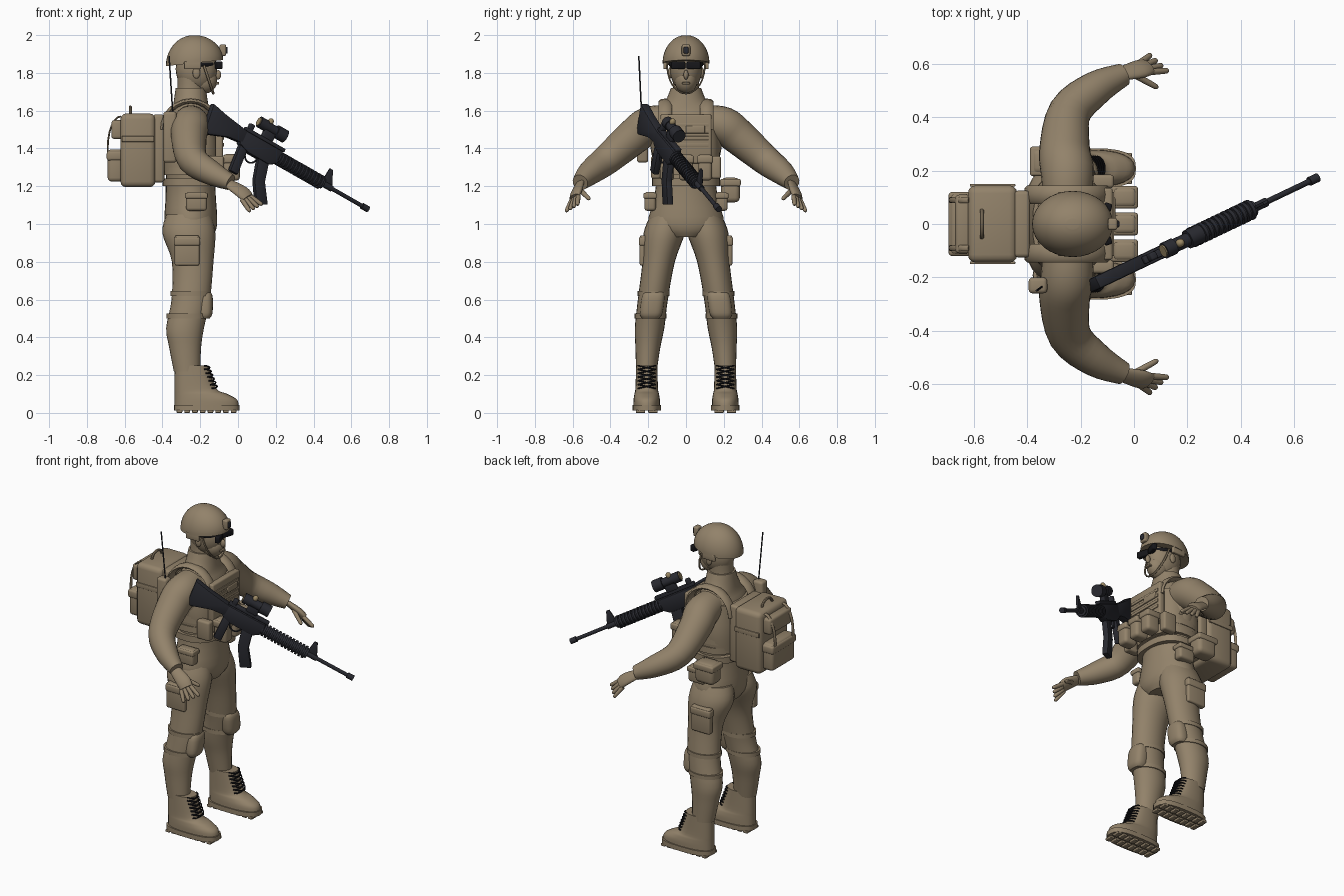
import bpy, bmesh, math
from mathutils import Vector, Matrix

if "Cube" in bpy.data.objects:
    bpy.data.objects.remove(bpy.data.objects["Cube"])


def material(name, *rgb):
    mat = bpy.data.materials.new(name)
    mat.use_nodes = True
    mat.diffuse_color = (*rgb, 1)
    mat.node_tree.nodes["Principled BSDF"].inputs["Base Color"].default_value = (*rgb, 1)
    return mat


tan = material("desert tan", .29, .225, .145)
gunmetal = material("gunmetal", .022, .023, .03)
black = material("black", .008, .008, .01)
amber = material("amber", .33, .25, .13)


def finish(name, bm, mat):
    bmesh.ops.recalc_face_normals(bm, faces=bm.faces[:])
    mesh = bpy.data.meshes.new(name)
    bm.to_mesh(mesh)
    bm.free()
    mesh.materials.append(mat)
    part = bpy.data.objects.new(name, mesh)
    bpy.context.collection.objects.link(part)
    return part


def box(name, centre, size, mat=tan, turn=0, axis='X'):
    """Rounded box, optionally turned about one axis."""
    bm = bmesh.new()
    bmesh.ops.create_cube(bm, size=1)
    bmesh.ops.scale(bm, vec=size, verts=bm.verts[:])
    bmesh.ops.bevel(bm, geom=bm.edges[:], offset=min(.03, min(size) / 4), segments=3,
                    profile=.5, affect='EDGES')
    place = Matrix.Translation(centre) @ Matrix.Rotation(turn, 4, axis)
    bmesh.ops.transform(bm, matrix=place, verts=bm.verts[:])
    return finish(name, bm, mat)


def pouch(name, centre, size):
    """Rounded box with a slightly larger flap over its upper end."""
    box(name, centre, size)
    x, y, z = centre
    depth, width, height = size
    box(name + "_flap", (x, y, z + height * .3), (depth + .01, width + .01, height * .3))


def ball(name, centre, radii, mat=tan):
    bm = bmesh.new()
    bmesh.ops.create_uvsphere(bm, u_segments=24, v_segments=16, radius=1)
    bmesh.ops.scale(bm, vec=radii, verts=bm.verts[:])
    bmesh.ops.translate(bm, vec=centre, verts=bm.verts[:])
    return finish(name, bm, mat)


def spline(rows, steps):
    """Smooth interpolation through rows of numbers."""
    out = []
    last = len(rows) - 1
    for i in range(last):
        before, start, end, after = (Vector(rows[max(0, min(last, i + k))]) for k in (-1, 0, 1, 2))
        for step in range(steps):
            t = step / steps
            bend = 2 * before - 5 * start + 4 * end - after
            cubic = 3 * start - before - 3 * end + after
            out.append(start + (end - before) * t / 2 + bend * t ** 2 / 2 + cubic * t ** 3 / 2)
    return out + [Vector(rows[-1])]


def loft(name, rows, mat=tan, ref=None, sides=24, steps=4, power=1, flat=1):
    """Skin rings (x, y, z, radius[, second radius]); level, or square to the path if ref is given."""
    rows = spline(rows, steps)
    points = [Vector(row[:3]) for row in rows]
    bm = bmesh.new()
    rings = []
    for i, row in enumerate(rows):
        u, v = Vector((1, 0, 0)), Vector((0, 1, 0))
        if ref:
            along = (points[min(i + 1, len(points) - 1)] - points[max(i - 1, 0)]).normalized()
            u = Vector(ref)
            u = (u - along * u.dot(along)).normalized()
            v = along.cross(u)
        ring = []
        for k in range(sides):
            c, s = math.cos(math.tau * k / sides), math.sin(math.tau * k / sides)
            c, s = (math.copysign(abs(value) ** power, value) for value in (c, s))
            ring.append(bm.verts.new(points[i] + u * row[3] * c + v * row[-1] * flat * s))
        rings.append(ring)
    for low, high in zip(rings, rings[1:]):
        for k in range(sides):
            n = (k + 1) % sides
            bm.faces.new((low[k], low[n], high[n], high[k]))
    bm.faces.new(rings[0])
    bm.faces.new(rings[-1])
    return finish(name, bm, mat)


def stack(name, x, rows, power=1):
    """Level rings (z, depth radius, width radius) on the body's middle plane."""
    return loft(name, [(x, 0, *row) for row in rows], sides=32, power=power)


def arch(name, centre, side, up, radius, mat=tan, flat=1):
    """Half-ellipse strap or wire, from centre + side over centre + up to centre - side."""
    centre, side, up = Vector(centre), Vector(side), Vector(up)
    angles = [math.pi * i / 12 for i in range(13)]
    rows = [(*(centre + side * math.cos(a) + up * math.sin(a)), radius) for a in angles]
    loft(name, rows, mat, side.cross(up), sides=8, steps=1, flat=flat)


def prism(name, outline, width, mat=gunmetal):
    """Outline in x and z, given thickness in y."""
    bm = bmesh.new()
    face = bm.faces.new([bm.verts.new((x, -width / 2, z)) for x, z in outline])
    made = bmesh.ops.extrude_face_region(bm, geom=[face])["geom"]
    moved = [item for item in made if isinstance(item, bmesh.types.BMVert)]
    bmesh.ops.translate(bm, vec=(0, width, 0), verts=moved)
    bmesh.ops.bevel(bm, geom=bm.edges[:], offset=width / 6, segments=2, profile=.5, affect='EDGES')
    finish(name, bm, mat)


def rod(name, start, length, radius, z=0, mat=gunmetal):
    rows = [(x, 0, z, radius) for x in (start, start + length)]
    loft(name, rows, mat, ref=(0, 0, 1), sides=16, steps=1)


body_x = -.25

# Torso, vest and belts
stack("torso", body_x, [(.93, .11, .11), (1, .14, .2), (1.2, .13, .16), (1.5, .13, .2),
                        (1.6, .1, .16), (1.65, .09, .11), (1.72, .08, .08)])
stack("vest", body_x, [(1.26, .15, .17), (1.4, .15, .18), (1.56, .13, .16)], power=.75)
for z in (1.2, 1.26, 1.32):
    stack("belt", body_x, [(z, .15, .18), (z + .04, .15, .18)], power=.8)
box("chest_plate", (-.1, 0, 1.45), (.04, .27, .26))
for row in range(4):
    box("webbing", (-.08, 0, 1.42 + row * .035), (.01, .24, .02))
box("chest_label", (-.08, .05, 1.5), (.02, .1, .04))
for y in (-.1, 0, .1):
    pouch("magazine_pouch", (-.035, y, 1.3), (.09, .075, .14))
pouch("rear_pouch", (-.32, .235, 1.18), (.13, .1, .13))
for side in (-1, 1):
    arch("shoulder_strap", (body_x, side * .11, 1.5), (.15, 0, 0), (0, 0, .15), .035, flat=.4)
    box("side_pouch", (-.12, side * .16, 1.3), (.09, .05, .12))
    pouch("hip_pouch", (-.22, side * .19, 1.12), (.11, .06, .1))

# Radio and antenna
box("radio", (-.36, -.23, 1.46), (.07, .06, .27))
loft("antenna", [(-.345, -.235, 1.58, .004), (-.365, -.25, 1.89, .004)], gunmetal, sides=8, steps=1)

# Backpack
box("backpack", (-.53, 0, 1.39), (.185, .29, .39))
box("pack_frame", (-.42, 0, 1.4), (.06, .25, .36))
pouch("lower_pocket", (-.65, 0, 1.31), (.08, .23, .17))
box("upper_pocket", (-.64, 0, 1.5), (.06, .22, .1))
arch("carry_handle", (-.57, 0, 1.58), (0, .05, 0), (0, 0, .04), .008)
for side in (-1, 1):
    arch("pack_strap", (-.62, side * .09, 1.4), (0, 0, .17), (-.07, 0, 0), .012, flat=.4)
    box("pack_side_strap", (-.53, side * .145, 1.45), (.17, .01, .03))

# Head and face
stack("neck", body_x, [(1.62, .08, .08), (1.72, .07, .07), (1.8, .07, .07)])
ball("skull", (-.22, 0, 1.82), (.11, .085, .12))
ball("jaw", (-.18, 0, 1.76), (.07, .06, .07))
ball("nose", (-.105, 0, 1.79), (.016, .013, .025))
box("mouth", (-.11, 0, 1.745), (.02, .04, .012))
arch("chin_strap", (-.18, 0, 1.84), (0, .1, 0), (.05, 0, -.15), .007, flat=.6)
arch("goggle_strap", (-.22, 0, 1.845), (0, .088, 0), (.1, 0, 0), .01, black, flat=.4)
for side in (-1, 1):
    box("goggle_lens", (-.105, side * .042, 1.84), (.03, .075, .04), black, side * -.3, 'Z')
    ball("ear", (-.22, side * .085, 1.8), (.02, .01, .03))
    box("helmet_flap", (-.24, side * .11, 1.84), (.09, .02, .04))

# Helmet: a dome with its front edge raised
dome = [math.pi / 2 * i / 10 for i in range(10)]
helmet = stack("helmet", -.23, [(1.85 + .15 * math.sin(a), .152 * math.cos(a), .124 * math.cos(a))
                                for a in dome])
for vert in helmet.data.vertices:
    vert.co.z += (vert.co.x - body_x) * (2 - vert.co.z) * .7
box("helmet_mount", (-.08, 0, 1.92), (.035, .045, .06))
box("mount_arm", (-.065, 0, 1.92), (.02, .026, .035), gunmetal)


def leg_y(z):
    """Legs spread outward towards the ground."""
    return .215 - .11 * z * z


for side in (-1, 1):
    # Arm and hand
    arm = [(body_x, .1, 1.54, .09), (body_x, .2, 1.52, .1), (-.26, .28, 1.46, .095),
           (-.24, .42, 1.34, .08), (-.14, .51, 1.27, .065), (-.04, .56, 1.22, .043)]
    loft("arm", [(x, side * y, z, r) for x, y, z, r in arm], ref=(0, 0, 1))
    palm = [(-.06, .56, 1.22, .03), (.02, .58, 1.17, .042), (.05, .59, 1.14, .038)]
    loft("palm", [(x, side * y, z, r) for x, y, z, r in palm], ref=(-.7, side * .6, -.4), flat=.5)
    fingers = [(Vector((.06 - .013 * i, .57 + .011 * i, 1.15 - .007 * i)),
                Vector((.13 - .022 * i, .575 + .02 * i, 1.1 - .012 * i))) for i in range(4)]
    fingers.append((Vector((0, .56, 1.18)), Vector((.09, .51, 1.13))))
    for root, tip in fingers:
        rows = []
        for part, radius in ((0, .013), (.6, .012), (.9, .01), (1, .003)):
            x, y, z = root.lerp(tip, part)
            rows.append((x, side * y, z, radius))
        loft("finger", rows, ref=(0, 0, 1), sides=10)

    # Leg, cargo pocket and knee pad
    leg = [(-.26, 1.05, .12), (-.26, .95, .14), (-.24, .8, .11), (body_x, .6, .102),
           (-.28, .45, .1), (-.28, .35, .085), (-.27, .22, .07)]
    loft("leg", [(x, side * leg_y(z), z, r) for x, z, r in leg], flat=.78)
    pouch("cargo_pocket", (-.27, side * .225, .86), (.13, .04, .16))
    knee = [(.5, .03), (.53, .045), (.62, .045), (.65, .02)]
    loft("knee_pad", [(-.18, side * leg_y(z), z, r, r + .015) for z, r in knee], power=.75)
    for x, z in ((-.27, .5), (body_x, .62)):
        loft("knee_strap", [(x, side * leg_y(z), z + h, .108) for h in (0, .025)], flat=.78)

    # Boot, tread and laces
    boot_y = side * .208
    boot = [(.03, .17), (.07, .165), (.1, .14), (.13, .11), (.25, .09)]
    loft("boot", [(r - .335, boot_y, z, r, .04 + r * .18) for z, r in boot], power=.85)
    loft("sole", [(-.166, boot_y, z, .174, .076) for z in (.012, .042)], steps=1, power=.7)
    for i in range(8):
        for edge in (-1, 1):
            box("sole_lug", (-.31 + i * .041, boot_y + edge * .033, .008), (.03, .05, .016))
    for i in range(6):
        for slant in (-1, 1):
            arch("lace", (-.14 - i * .008, boot_y, .14 + i * .02), (0, .045, slant * .01),
                 (.03, 0, 0), .004, black)

# Rifle, built along x and then slung across the chest
body_parts = set(bpy.data.objects)
prism("stock", [(0, .08), (.02, -.08), (.05, -.08), (.16, -.04), (.25, -.03), (.25, .04), (.1, .06)], .05)
prism("receiver", [(.23, .04), (.23, -.04), (.3, -.06), (.44, -.06), (.48, -.03), (.48, .04)], .05)
prism("pistol_grip", [(.24, -.03), (.29, -.03), (.3, -.19), (.25, -.19)], .036)
prism("magazine", [(.36, -.03), (.43, -.03), (.46, -.15), (.53, -.25), (.47, -.28), (.4, -.17)], .036)
arch("trigger_guard", (.33, 0, -.05), (.04, 0, 0), (0, 0, -.05), .005, gunmetal)
box("top_rail", (.36, 0, .05), (.26, .03, .02), gunmetal)
rod("handguard", start=.47, length=.3, radius=.03)
for i in range(13):
    rod("handguard_rib", start=.48 + i * .022, length=.013, radius=.039)
rod("barrel", start=.76, length=.3, radius=.011)
rod("barrel_collar", start=.77, length=.06, radius=.017)
rod("muzzle", start=1.03, length=.04, radius=.017)
prism("front_sight", [(.76, 0), (.83, 0), (.79, .09), (.77, .09)], .012)
box("rear_sight", (.26, 0, .07), (.03, .03, .04), gunmetal)
box("scope_mount", (.37, 0, .08), (.07, .03, .05), gunmetal)
scope_z = .12
rod("scope", start=.3, length=.16, radius=.026, z=scope_z)
rod("scope_eyepiece", start=.29, length=.045, radius=.031, z=scope_z)
rod("scope_objective", start=.4, length=.06, radius=.036, z=scope_z)
rod("scope_lens", start=.285, length=.01, radius=.024, z=scope_z, mat=amber)
ball("scope_knob", (.35, 0, .15), (.016, .016, .02), amber)

forward = Vector((.86, .41, -.49)).normalized()
up = (Vector((0, 0, 1)) - forward * forward.z).normalized()
pose = Matrix((forward, up.cross(forward), up)).transposed().to_4x4()
pose.translation = (-.17, -.235, 1.567)
for part in set(bpy.data.objects) - body_parts:
    part.matrix_world = pose

# Smooth shading with crisp corners
for part in bpy.context.collection.objects:
    if part.type == 'MESH':
        part.select_set(True)
        bpy.context.view_layer.objects.active = part
bpy.ops.object.shade_smooth_by_angle(angle=math.radians(40))
